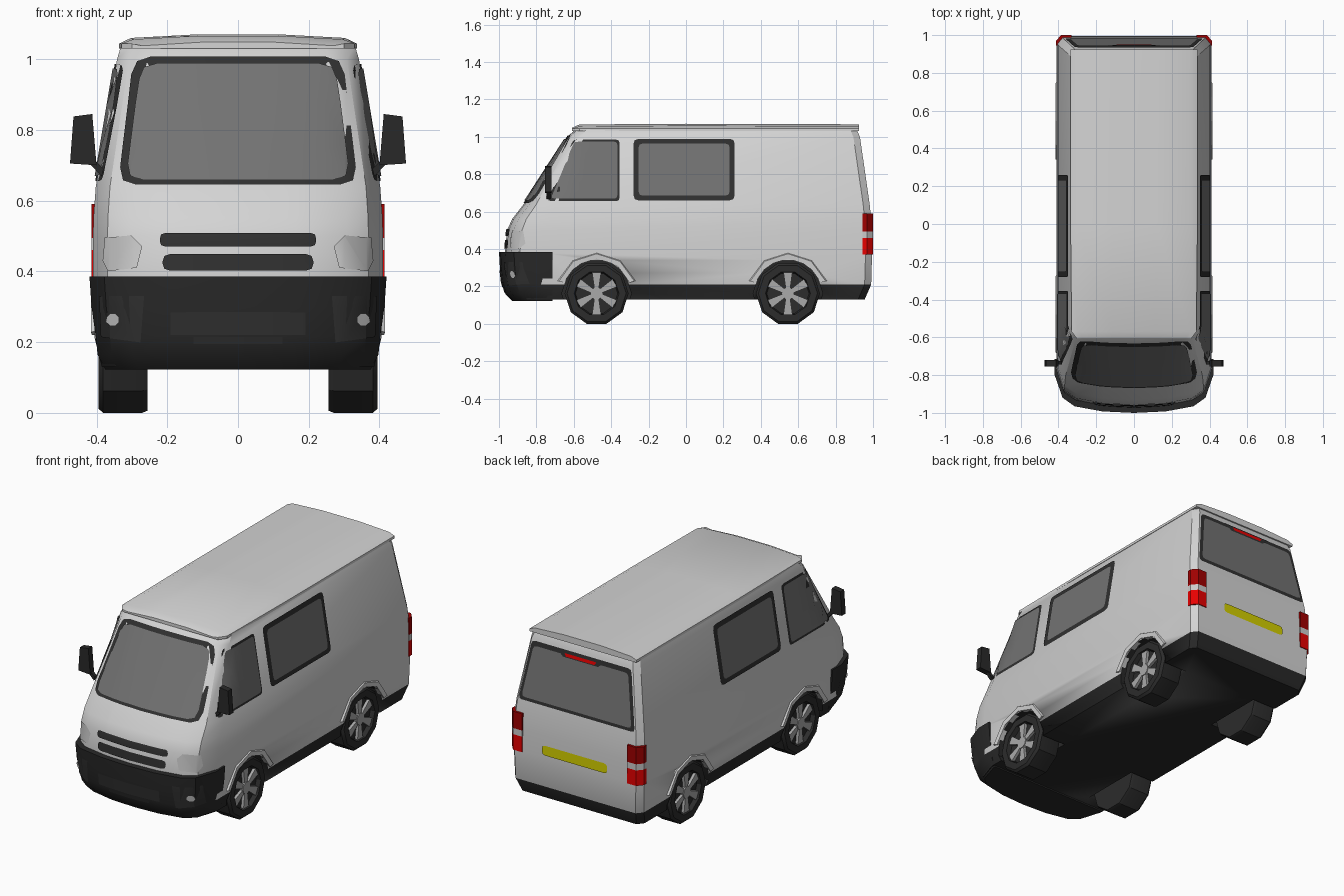
import bpy, bmesh, math
from mathutils import Vector
from mathutils.bvhtree import BVHTree

if "Cube" in bpy.data.objects:
    bpy.data.objects.remove(bpy.data.objects["Cube"])

def material(name, r, g, b):
    m = bpy.data.materials.new(name)
    m.diffuse_color = (r, g, b, 1)
    m.use_nodes = True
    m.node_tree.nodes["Principled BSDF"].inputs["Base Color"].default_value = m.diffuse_color
    return m

PAINT = material("body paint", 0.66, 0.66, 0.66)
BLACK = material("black plastic", 0.022, 0.022, 0.022)
TRIM = material("window rubber", 0.03, 0.03, 0.03)
GLASS = material("tinted glass", 0.17, 0.17, 0.17)
TYRE = material("tyre rubber", 0.025, 0.025, 0.025)
SILVER = material("wheel silver", 0.4, 0.4, 0.4)
LAMP = material("lamp clear", 0.6, 0.6, 0.6)
RED = material("lamp red", 0.8, 0.0, 0.0)
DARKRED = material("lamp dark red", 0.35, 0.0, 0.0)
YELLOW = material("plate yellow", 0.65, 0.62, 0.0)

def finish(name, bm, mat, angle=30):
    me = bpy.data.meshes.new(name)
    bm.to_mesh(me)
    bm.free()
    me.materials.append(mat)
    me.shade_smooth()
    me.set_sharp_from_angle(angle=math.radians(angle))
    ob = bpy.data.objects.new(name, me)
    bpy.context.scene.collection.objects.link(ob)
    return ob

def build(name, parts, mat):
    """Each part is a list of closed rings, skinned and capped."""
    bm = bmesh.new()
    for rings in parts:
        vs = [[bm.verts.new(p) for p in r] for r in rings]
        n = len(vs[0])
        for a, b in zip(vs, vs[1:]):
            for i in range(n):
                j = (i + 1) % n
                bm.faces.new((a[i], a[j], b[j], b[i]))
        bm.faces.new(vs[0])
        bm.faces.new(vs[-1])
    bmesh.ops.recalc_face_normals(bm, faces=bm.faces)
    return finish(name, bm, mat)

def at(axis, u, v, t):
    return Vector({'x': (t, u, v), 'y': (u, t, v), 'z': (u, v, t)}[axis])

def prism(axis, pts, a, b):
    return [[at(axis, u, v, t) for u, v in pts] for t in (a, b)]

def rounded(corners, r):
    out = []
    for i, c in enumerate(corners):
        c = Vector(c)
        p, q = Vector(corners[i - 1]), Vector(corners[(i + 1) % len(corners)])
        a, b = c + (p - c).normalized() * r, c + (q - c).normalized() * r
        out += [a, (a + 2 * c + b) / 4, b]
    return out

def sym(pts):
    """Complete the right half of an outline across x = 0."""
    return list(pts) + [(-x, z) for x, z in reversed(pts)]

def surface(ob):
    bm = bmesh.new()
    bm.from_mesh(ob.data)
    bmesh.ops.triangulate(bm, faces=bm.faces)
    tree = BVHTree.FromBMesh(bm)
    bm.free()
    return tree

def plate(name, tree, axis, side, pts, mat, off):
    """Thin panel following a surface, seen along +/- axis."""
    bm = bmesh.new()
    bm.faces.new([bm.verts.new(at(axis, u, v, side * 2)) for u, v in pts])
    across = Vector((0, 1, 0)) if axis == 'x' else Vector((1, 0, 0))
    cuts = [(across * k * 0.06, across) for k in range(-16, 17)]
    cuts += [(Vector((0, 0, z)), Vector((0, 0, 1))) for z in (0.3, 0.38, 0.5, 0.56, 0.64, 0.75, 0.87)]
    for co, no in cuts:
        bmesh.ops.bisect_plane(bm, geom=bm.verts[:] + bm.edges[:] + bm.faces[:], plane_co=co, plane_no=no)
    d = at(axis, 0, 0, -side)
    for v in bm.verts:
        hit, no, _, _ = tree.ray_cast(v.co, d)
        if hit:
            v.co = hit + (no if no.dot(d) < 0 else -no) * off
    bm.normal_update()
    bmesh.ops.reverse_faces(bm, faces=[f for f in bm.faces if f.normal.dot(d) > 0])
    return finish(name, bm, mat)

# Body: horizontal rings with a bowed nose, stacked upwards
NOSE = ((0.4, 0.008), (0.75, 0.035), (0.9, 0.08), (1, 0.2))

def ring(z, w, front, rear, bow, corner=0.93):
    half = [(w * k, front + d * bow) for k, d in NOSE]
    half += [(w, rear - 0.035), (w * corner, rear)]
    return [Vector((0, front, z))] + [Vector((x, y, z)) for x, y in half] + \
           [Vector((-x, y, z)) for x, y in reversed(half)]

body = build("van_body", [[ring(*r) for r in (
    (0.13, 0.385, -0.93, 0.955, 1), (0.21, 0.405, -0.965, 0.99, 1), (0.38, 0.41, -0.968, 0.995, 1),
    (0.50, 0.41, -0.957, 0.993, 1), (0.56, 0.408, -0.93, 0.99, 0.95), (0.64, 0.402, -0.868, 0.982, 0.85),
    (1.0, 0.342, -0.635, 0.93, 0.35), (1.04, 0.33, -0.59, 0.912, 0.3))]], PAINT)
skin = surface(body)

# Wheel arches cut from the body
WHEELS = (-0.478, 0.545)
AXLE = 0.163

def circle(y, z, r, n=10):
    return [(y + r * math.cos(a), z + r * math.sin(a))
            for a in (math.radians(-90 + 180 / n + 360 / n * k) for k in range(n))]

cutter = build("arch_cutter", [prism('x', circle(y, AXLE, 0.186), s * 0.235, s * 0.6)
                               for y in WHEELS for s in (1, -1)], BLACK)
cutter.hide_render = True
mod = body.modifiers.new("arches", 'BOOLEAN')
mod.operation, mod.solver, mod.object = 'DIFFERENCE', 'EXACT', cutter
bpy.context.view_layer.objects.active = body
bpy.ops.object.modifier_apply(modifier="arches")
bpy.data.objects.remove(cutter)
while len(body.data.materials) < 2:
    body.data.materials.append(BLACK)
body.data.materials[1] = BLACK
for f in body.data.polygons:
    c = f.center
    arch = abs(c.x) < 0.395 and min(math.hypot(c.y - y, c.z - AXLE) for y in WHEELS) < 0.2
    f.material_index = 1 if c.z < 0.209 or arch else 0

# Roof cap
def roof(y, top, w):
    return [Vector((x, y, z)) for x, z in sym([(w, 1.03), (w, 1.044), (w * 0.9, top - 0.01), (w * 0.35, top)])]
build("roof_cap", [[roof(-0.61, 1.048, 0.30), roof(-0.57, 1.066, 0.33),
                    roof(0.0, 1.07, 0.336), roof(0.925, 1.067, 0.336)]], PAINT)

# Front bumper
bumper = build("front_bumper", [[[Vector((p.x, min(p.y, -0.715), p.z)) for p in ring(z, w, f, -0.68, 1, 0.9)]
    for z, w, f in ((0.122, 0.375, -0.93), (0.165, 0.397, -0.97), (0.215, 0.402, -0.985),
                    (0.3, 0.414, -0.995), (0.385, 0.42, -1.0))]], BLACK)
bskin = surface(bumper)
plate("plate_recess", bskin, 'y', -1, sym([(0.19, 0.22), (0.19, 0.285)]), TRIM, 0.004)
plate("lower_lip", bskin, 'y', -1, sym([(0.125, 0.195), (0.125, 0.215)]), TRIM, 0.003)

# Windscreen, rear window and their rubber frames
plate("windscreen_frame", skin, 'y', -1, rounded(sym([(0.337, 0.643), (0.295, 1.005)]), 0.05), TRIM, 0.004)
plate("windscreen_glass", skin, 'y', -1, rounded(sym([(0.314, 0.656), (0.272, 0.985)]), 0.045), GLASS, 0.008)
plate("rear_window_frame", skin, 'y', 1, rounded(sym([(0.365, 0.662), (0.312, 0.99)]), 0.02), TRIM, 0.004)
plate("rear_window_glass", skin, 'y', 1, rounded(sym([(0.345, 0.68), (0.297, 0.965)]), 0.02), GLASS, 0.008)
plate("brake_lamp_housing", skin, 'y', 1, sym([(0.11, 0.952), (0.15, 0.985)]), TRIM, 0.010)
plate("brake_lamp", skin, 'y', 1, sym([(0.09, 0.958), (0.1, 0.975)]), RED, 0.014)
plate("rear_number_plate", skin, 'y', 1, rounded(sym([(0.205, 0.392), (0.205, 0.447)]), 0.02), YELLOW, 0.006)

# Grille slots
plate("upper_grille", skin, 'y', -1, rounded(sym([(0.22, 0.47), (0.22, 0.506)]), 0.015), TRIM, 0.006)
plate("lower_grille", skin, 'y', -1, rounded(sym([(0.212, 0.402), (0.212, 0.448)]), 0.02), TRIM, 0.006)

for s, side in ((1, "left"), (-1, "right")):
    # Side glazing
    door = [(-0.74, 0.655), (-0.355, 0.655), (-0.355, 0.985), (-0.60, 0.985)]
    pane = [(-0.72, 0.668), (-0.367, 0.668), (-0.367, 0.973), (-0.592, 0.973)]
    plate(side + "_door_window_frame", skin, 'x', s, rounded(door, 0.02), TRIM, 0.004)
    plate(side + "_door_window_glass", skin, 'x', s, rounded(pane, 0.018), GLASS, 0.008)
    plate(side + "_side_window_frame", skin, 'x', s, rounded(
        [(-0.28, 0.66), (0.26, 0.66), (0.26, 0.988), (-0.28, 0.988)], 0.025), TRIM, 0.005)
    plate(side + "_side_window_glass", skin, 'x', s, rounded(
        [(-0.253, 0.685), (0.233, 0.685), (0.233, 0.962), (-0.253, 0.962)], 0.02), GLASS, 0.009)
    # Headlamp, fog lamp and its pocket
    plate(side + "_headlamp", skin, 'y', -1, [(s * x, z) for x, z in (
        (0.285, 0.41), (0.365, 0.40), (0.378, 0.43), (0.372, 0.495), (0.30, 0.5), (0.27, 0.47))], LAMP, 0.005)
    plate(side + "_fog_pocket", bskin, 'y', -1, [(s * x, z) for x, z in (
        (0.275, 0.2), (0.385, 0.215), (0.39, 0.33), (0.265, 0.33))], TRIM, 0.003)
    plate(side + "_fog_lamp", bskin, 'y', -1, circle(s * 0.35, 0.265, 0.019, 8), LAMP, 0.007)
    # Tail lamp wrapped around the rear corner
    plan = [(s * x, y) for x, y in ((0.414, 0.945), (0.414, 0.968), (0.387, 1.0), (0.33, 1.0), (0.33, 0.95))]
    for part, a, b, m in (("stop", 0.372, 0.46, RED), ("reverse", 0.46, 0.495, LAMP), ("turn", 0.495, 0.59, DARKRED)):
        build(f"{side}_{part}_lamp", [prism('z', plan, a, b)], m)
    # Door mirror on its arm
    build(side + "_mirror", [
        prism('y', [(s * x, z) for x, z in ((0.412, 0.845), (0.465, 0.838), (0.475, 0.705), (0.40, 0.70))], -0.755, -0.72),
        prism('y', [(s * x, z) for x, z in ((0.38, 0.69), (0.385, 0.668), (0.425, 0.71), (0.41, 0.72))], -0.745, -0.725)],
        BLACK)
    for y, end in zip(WHEELS, ("front", "rear")):
        # Arch lip
        def arc(r, x):
            return [Vector((s * x, y - r * math.cos(a), AXLE + r * math.sin(a)))
                    for a in (math.radians(18 + 36 * k) for k in range(5))]
        lip = [list(q) for q in zip(arc(0.186, 0.385), arc(0.186, 0.413), arc(0.212, 0.416), arc(0.222, 0.40))]
        build(f"{side}_{end}_arch_lip", [lip], PAINT)
        # Tyre with a recessed dish
        build(f"{side}_{end}_tyre", [[[at('x', u, v, s * x) for u, v in circle(y, AXLE, r)] for x, r in (
            (0.256, 0.1), (0.256, 0.165), (0.27, 0.171), (0.382, 0.171), (0.395, 0.158),
            (0.395, 0.12), (0.37, 0.113))]], TYRE)
        # Six spokes and a hub
        parts = [prism('x', circle(y, AXLE, 0.034), s * 0.365, s * 0.39)]
        for k in range(6):
            a = math.radians(60 * k + 30)
            ca, sa = math.cos(a), math.sin(a)
            wedge = [(y + r * ca - t * sa, AXLE + r * sa + t * ca)
                     for r, t in ((0.02, -0.011), (0.112, -0.024), (0.112, 0.024), (0.02, 0.011))]
            parts.append(prism('x', wedge, s * 0.365, s * 0.386))
        build(f"{side}_{end}_rim", parts, SILVER)
